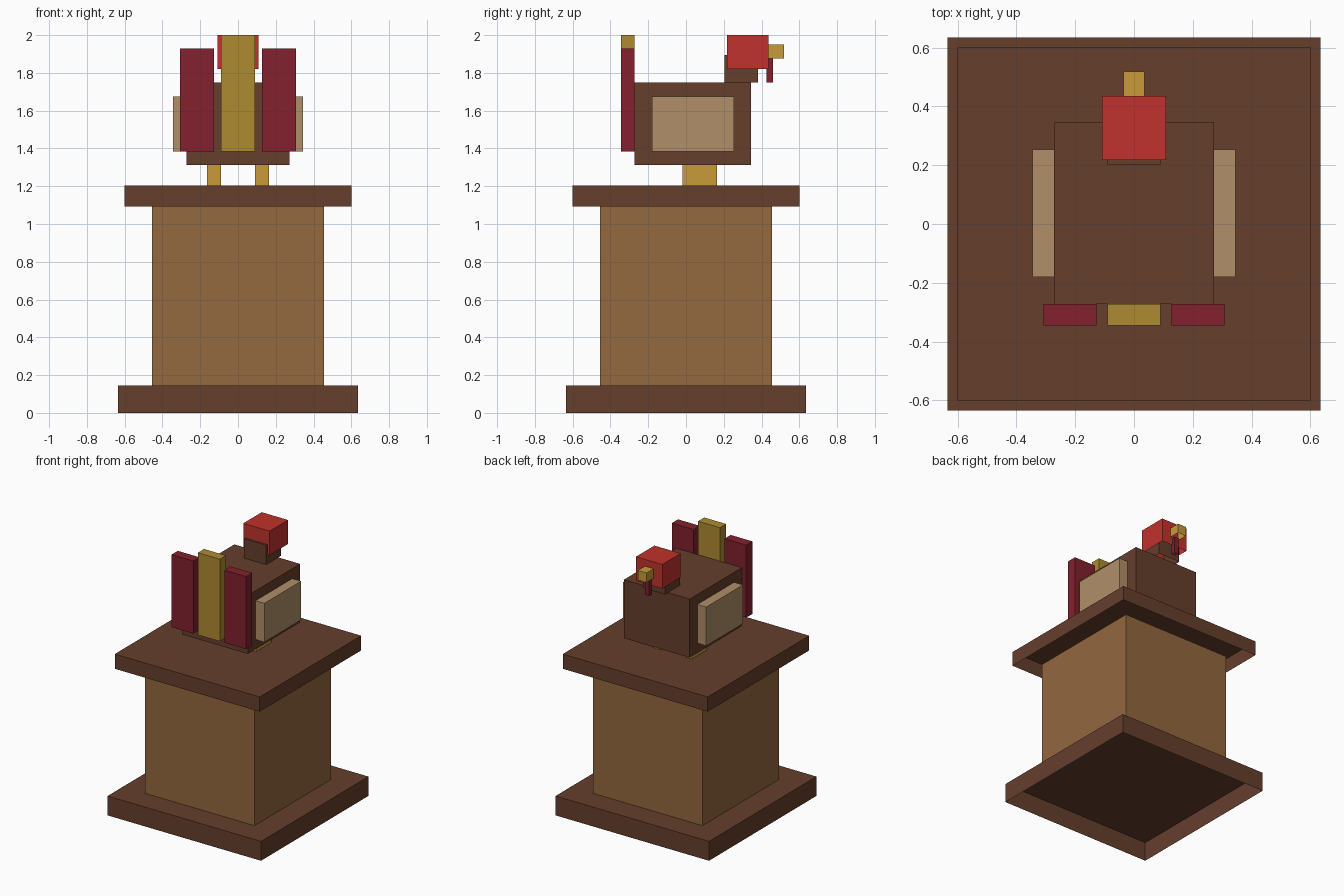
import bpy
import bmesh

if "Cube" in bpy.data.objects:
    bpy.data.objects.remove(bpy.data.objects["Cube"])


def material(name, r, g, b):
    """Flat material from 0-255 display values, converted to linear."""
    def lin(c):
        c /= 255
        return c / 12.92 if c <= 0.04045 else ((c + 0.055) / 1.055) ** 2.4
    mat = bpy.data.materials.new(name)
    mat.diffuse_color = (lin(r), lin(g), lin(b), 1)
    mat.use_nodes = True
    mat.node_tree.nodes["Principled BSDF"].inputs["Base Color"].default_value = mat.diffuse_color
    return mat


dark_wood = material("dark wood brown", 101, 62, 44)
light_wood = material("light wood brown", 147, 104, 63)
tan = material("wing tan", 176, 143, 104)
red = material("bright red", 192, 50, 45)
maroon = material("maroon", 130, 33, 46)
old_gold = material("old gold", 174, 139, 50)
yellow = material("beak yellow", 200, 155, 58)


def box(name, mat, x, y, z):
    """Box spanning the given (min, max) ranges, open underneath."""
    bm = bmesh.new()
    bmesh.ops.create_cube(bm, size=1)
    bm.normal_update()
    bmesh.ops.delete(bm, geom=[f for f in bm.faces if f.normal.z < -0.5],
                     context='FACES_ONLY')
    for v in bm.verts:
        v.co = [r[1] if c > 0 else r[0] for c, r in zip(v.co, (x, y, z))]
    mesh = bpy.data.meshes.new(name)
    bm.to_mesh(mesh)
    bm.free()
    mesh.materials.append(mat)
    obj = bpy.data.objects.new(name, mesh)
    bpy.context.collection.objects.link(obj)


def centred(name, mat, half, y, z):
    box(name, mat, (-half, half), y, z)


def pair(name, mat, x, y, z):
    """Right-hand box and its mirror image."""
    box("right_" + name, mat, x, y, z)
    box("left_" + name, mat, (-x[1], -x[0]), y, z)


# Pedestal
for name, mat, half, z in (("pedestal_base", dark_wood, 0.635, (0, 0.145)),
                           ("pedestal_column", light_wood, 0.454, (0.145, 1.093)),
                           ("pedestal_top", dark_wood, 0.60, (1.093, 1.203))):
    centred(name, mat, half, (-half, half), z)

# Bird body, legs and wings
centred("body", dark_wood, 0.272, (-0.272, 0.345), (1.312, 1.75))
pair("leg", yellow, (0.091, 0.163), (-0.018, 0.163), (1.203, 1.312))
pair("wing", tan, (0.272, 0.345), (-0.181, 0.254), (1.385, 1.675))

# Tail feathers
pair("tail_feather", maroon, (0.128, 0.308), (-0.345, -0.272), (1.385, 1.928))
centred("middle_tail_feather", old_gold, 0.091, (-0.345, -0.272), (1.385, 2.0))

# Neck, head, beak and wattle
centred("neck", dark_wood, 0.091, (0.203, 0.381), (1.75, 1.895))
centred("head", red, 0.109, (0.218, 0.436), (1.82, 2.0))
centred("beak", yellow, 0.036, (0.436, 0.519), (1.877, 1.949))
centred("wattle", maroon, 0.018, (0.427, 0.461), (1.75, 1.877))
